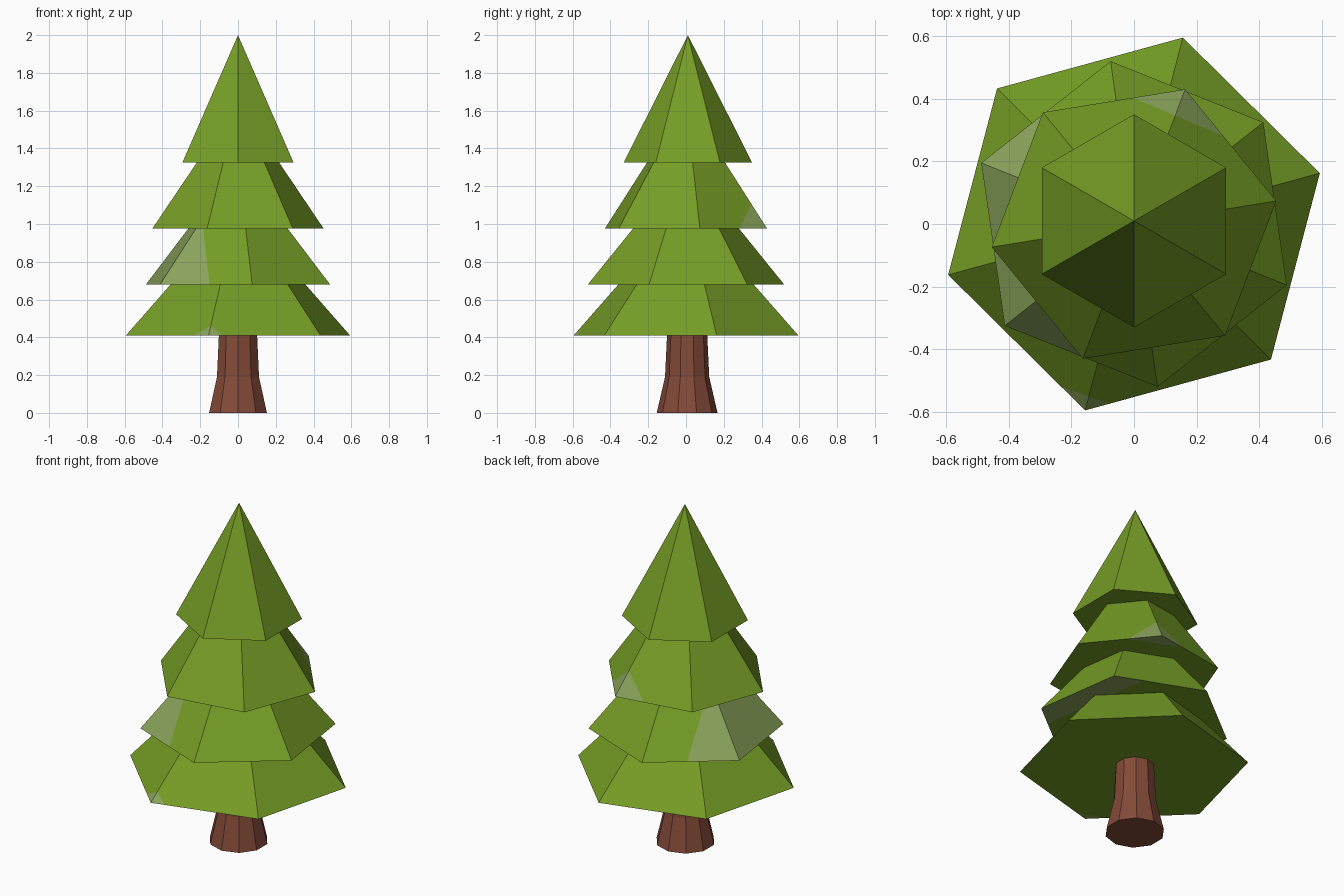
import bpy, bmesh, math
from mathutils import Vector

if "Cube" in bpy.data.objects:
    bpy.data.objects.remove(bpy.data.objects["Cube"])


def material(name, rgb):
    m = bpy.data.materials.new(name)
    m.diffuse_color = (*rgb, 1.0)
    m.use_nodes = True
    m.node_tree.nodes["Principled BSDF"].inputs["Base Color"].default_value = m.diffuse_color
    return m


GREEN = material("leaf green", (0.181, 0.340, 0.019))
FROST = material("pale frosted green", (0.255, 0.372, 0.107))
BROWN = material("bark brown", (0.231, 0.069, 0.040))


def direction(deg):
    a = math.radians(deg)
    return Vector((math.cos(a), math.sin(a), 0))


def loft(name, sides, start, rings, mats, cy=0.0, patches=()):
    """Faceted solid from (radius, z) rings; radius 0 makes an apex.
    Patches are (angle, distance, part): faces beyond a vertical plane
    get the second material; part is 'all', 'slope' or 'under'."""
    bm = bmesh.new()
    loops = []
    for r, z in rings:
        n = sides if r > 0 else 1
        loops.append([bm.verts.new(direction(start + 360 * i / sides) * r
                                   + Vector((0, cy, z))) for i in range(n)])
    for a, b in zip(loops, loops[1:]):
        for i in range(sides):
            j = (i + 1) % sides
            if len(b) == 1:
                bm.faces.new((a[i], a[j], b[0]))
            else:
                bm.faces.new((a[i], a[j], b[j], b[i]))
    bm.faces.new(loops[0][::-1])
    if len(loops[-1]) > 1:
        bm.faces.new(loops[-1])
    bm.normal_update()

    def chosen(part):
        return [f for f in bm.faces if part == 'all'
                or (f.normal.z < -0.9) == (part == 'under')]

    for angle, dist, part in patches:
        d = direction(angle)
        faces = chosen(part)
        edges = {e for f in faces for e in f.edges}
        verts = {v for f in faces for v in f.verts}
        bmesh.ops.bisect_plane(bm, geom=faces + list(edges) + list(verts),
                               dist=1e-5, plane_co=d * dist, plane_no=d)
        bm.normal_update()
        for f in chosen(part):
            if f.calc_center_median().dot(d) > dist:
                f.material_index = 1

    bmesh.ops.recalc_face_normals(bm, faces=bm.faces[:])
    me = bpy.data.meshes.new(name)
    bm.to_mesh(me)
    bm.free()
    for m in mats:
        me.materials.append(m)
    ob = bpy.data.objects.new(name, me)
    bpy.context.collection.objects.link(ob)
    return ob


# Flared trunk
loft("trunk", 10, -90, [(0.161, 0), (0.117, 0.19), (0.106, 0.42)], [BROWN], cy=0.006)

# Foliage tiers, bottom to top, each twisted, with pale patches
leaf = [GREEN, FROST]
loft("bottom_tier", 6, 15.3, [(0.615, 0.41), (0.37, 0.68)], leaf,
     patches=[(250.2, 0.567, 'all')])
loft("lower_middle_tier", 6, 38.2, [(0.525, 0.68), (0.284, 0.975)], leaf,
     patches=[(188.2, 0.21, 'slope'), (8.2, 0.31, 'under')])
loft("upper_middle_tier", 6, 9.2, [(0.46, 0.975), (0.221, 1.325)], leaf,
     patches=[(67.4, 0.37, 'all')])
loft("top_cone", 6, 30, [(0.34, 1.325), (0, 2.0)], leaf, cy=0.01)
